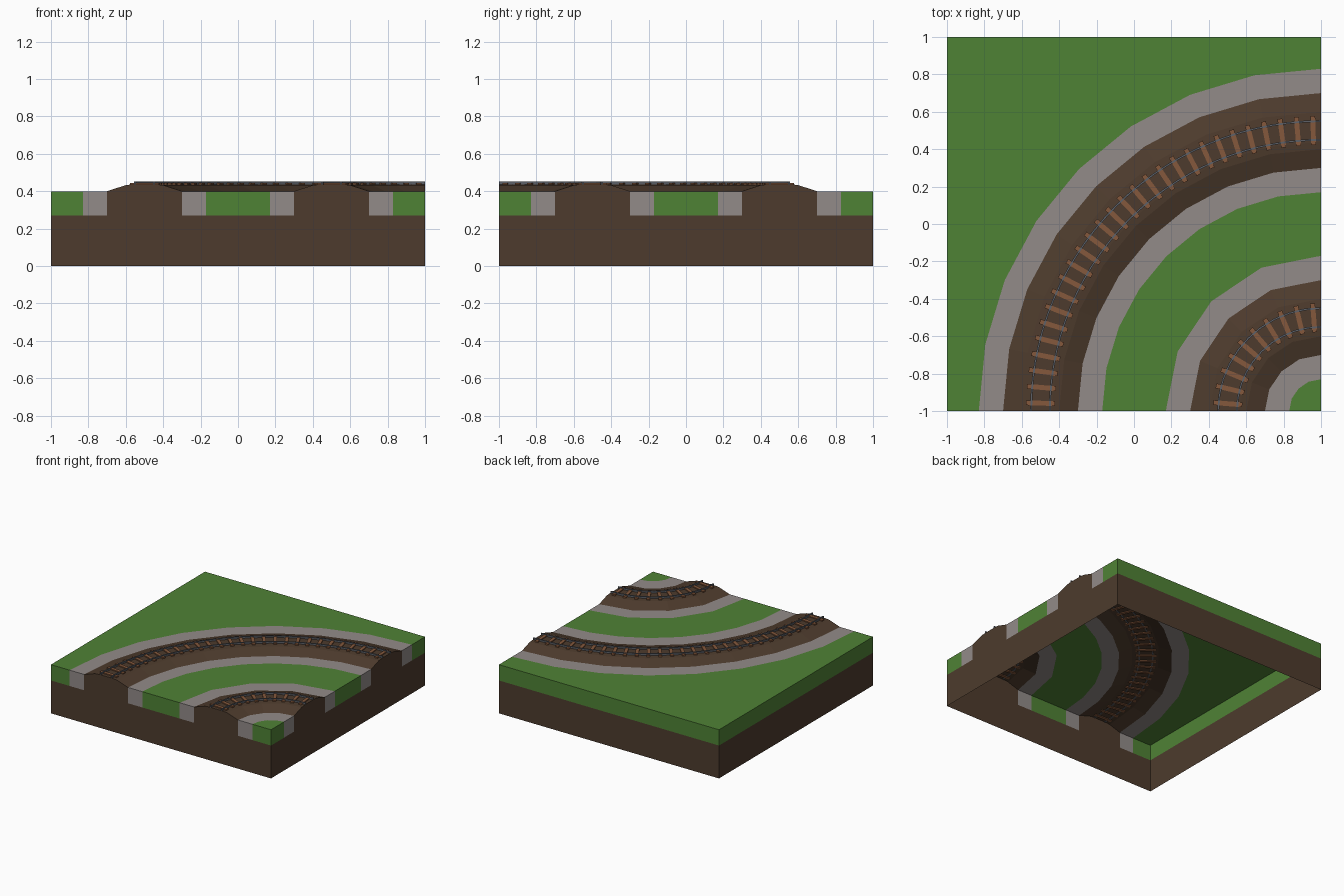
import bpy, bmesh, math
from mathutils import Vector, Matrix

if "Cube" in bpy.data.objects:
    bpy.data.objects.remove(bpy.data.objects["Cube"])

COLOURS = {
    "grass": (0.078, 0.223, 0.036),
    "gravel": (0.288, 0.258, 0.25),
    "soil": (0.075, 0.044, 0.026),
    "wood": (0.235, 0.098, 0.045),
    "steel": (0.11, 0.12, 0.14),
}
MATS = {}
for name, c in COLOURS.items():
    MATS[name] = bpy.data.materials.new(name)
    MATS[name].diffuse_color = (*c, 1)

TOP, MID = 0.40, 0.27      # lawn height, bottom of the lawn layer


def finish(bm, name, mat):
    me = bpy.data.meshes.new(name)
    bm.to_mesh(me)
    bm.free()
    me.materials.append(MATS[mat])
    ob = bpy.data.objects.new(name, me)
    bpy.context.collection.objects.link(ob)


def polar(r, t, z):
    """Point around the tile corner (1, -1); t = 0 is the right edge, 1 the front edge."""
    a = math.pi / 2 * (1 + t)
    return Vector((1 + r * math.cos(a), -1 + r * math.sin(a), z))


def arc(r, n, z=TOP):
    return [polar(r, i / n, z) for i in range(n + 1)]


# The tile is an open-bottomed shell, collected per colour
shell = {k: bmesh.new() for k in ("grass", "gravel", "soil")}


def face(mat, pts):
    """Add a face, turned upwards or outwards."""
    bm = shell[mat]
    f = bm.faces.new([bm.verts.new(p) for p in pts])
    f.normal_update()
    n, c = f.normal, f.calc_center_median()
    if (n.z if abs(n.z) > 0.1 else n.x * c.x + n.y * c.y) < 0:
        f.normal_flip()


def band(mat, r0, z0, r1, z1, n):
    a, b = arc(r0, n, z0), arc(r1, n, z1)
    for i in range(n):
        face(mat, [a[i], a[i + 1], b[i + 1], b[i]])


def wall_piece(mat, r0, z0, r1, z1):
    """Cut side of a strip on the front and right walls, soil below it."""
    for t in (0, 1):
        face(mat, [polar(r0, t, MID), polar(r1, t, MID), polar(r1, t, z1), polar(r0, t, z0)])
        face("soil", [polar(r0, t, 0), polar(r1, t, 0), polar(r1, t, MID), polar(r0, t, MID)])


# Gravel verges and raised soil bed of each track: (offset from track, height)
PROFILE = [(-0.33, 0.40), (-0.2, 0.40), (-0.1, 0.433), (-0.06, 0.437),
           (0.06, 0.437), (0.1, 0.433), (0.2, 0.40), (0.33, 0.40)]
TRACKS = [("inner", 0.5, 4, 10), ("outer", 1.5, 8, 28)]  # name, radius, facets, sleepers
for _, rad, n, _ in TRACKS:
    for (o0, z0), (o1, z1) in zip(PROFILE, PROFILE[1:]):
        mat = "gravel" if z0 == z1 == TOP else "soil"
        band(mat, rad + o0, z0, rad + o1, z1, n)
        wall_piece(mat, rad + o0, z0, rad + o1, z1)

# Lawn: corner patch, strip between the tracks, outer field
face("grass", arc(0.17, 4) + [Vector((1, -1, TOP))])
inner, outer = arc(0.83, 4), arc(1.17, 8)
for i in range(8):
    j = i // 2
    face("grass", [outer[i], outer[i + 1], inner[j + i % 2]])
    if i % 2 == 0:
        face("grass", [outer[i + 1], inner[j], inner[j + 1]])
edge = arc(1.83, 8)
corner = Vector((-1, 1, TOP))
for i in range(8):
    face("grass", [edge[i], edge[i + 1], corner])
face("grass", [edge[0], corner, Vector((1, 1, TOP))])
face("grass", [edge[8], corner, Vector((-1, -1, TOP))])
for r0, r1 in ((0, 0.17), (0.83, 1.17), (1.83, 2)):
    wall_piece("grass", r0, TOP, r1, TOP)

# Plain back and left walls
for a, b in (((-1, 1), (1, 1)), ((-1, -1), (-1, 1))):
    for mat, lo, hi in (("soil", 0, MID), ("grass", MID, TOP)):
        face(mat, [(*a, lo), (*b, lo), (*b, hi), (*a, hi)])

for mat, name in (("grass", "lawn"), ("gravel", "gravel_verges"), ("soil", "soil_base")):
    bmesh.ops.remove_doubles(shell[mat], verts=shell[mat].verts, dist=1e-4)
    finish(shell[mat], name, mat)

# Rails: box section swept along the arc; sleepers: small radial boxes
for name, rad, _, count in TRACKS:
    bm = bmesh.new()
    for off in (-0.05, 0.05):
        steps = count
        section = [(-0.005, 0.434), (0.005, 0.434), (0.005, 0.451), (-0.005, 0.451)]
        rings = [[bm.verts.new(polar(rad + off + o, i / steps, z)) for o, z in section]
                 for i in range(steps + 1)]
        for a, b in zip(rings, rings[1:]):
            for k in range(4):
                m = (k + 1) % 4
                bm.faces.new([a[k], a[m], b[m], b[k]])
        bm.faces.new(rings[0])
        bm.faces.new(rings[-1])
    bmesh.ops.recalc_face_normals(bm, faces=bm.faces)
    finish(bm, name + "_rails", "steel")

    bm = bmesh.new()
    for i in range(count):
        t = (i + 0.5) / count
        mx = (Matrix.Translation(polar(rad, t, 0.438))
              @ Matrix.Rotation(math.pi / 2 * (1 + t), 4, "Z")
              @ Matrix.Diagonal((0.155, 0.026, 0.014, 1)))
        bmesh.ops.create_cube(bm, size=1, matrix=mx)
    finish(bm, name + "_sleepers", "wood")

for m in bpy.data.materials:
    if m.users and not m.is_grease_pencil:
        m.use_nodes = True
        m.node_tree.nodes["Principled BSDF"].inputs["Base Color"].default_value = m.diffuse_color
